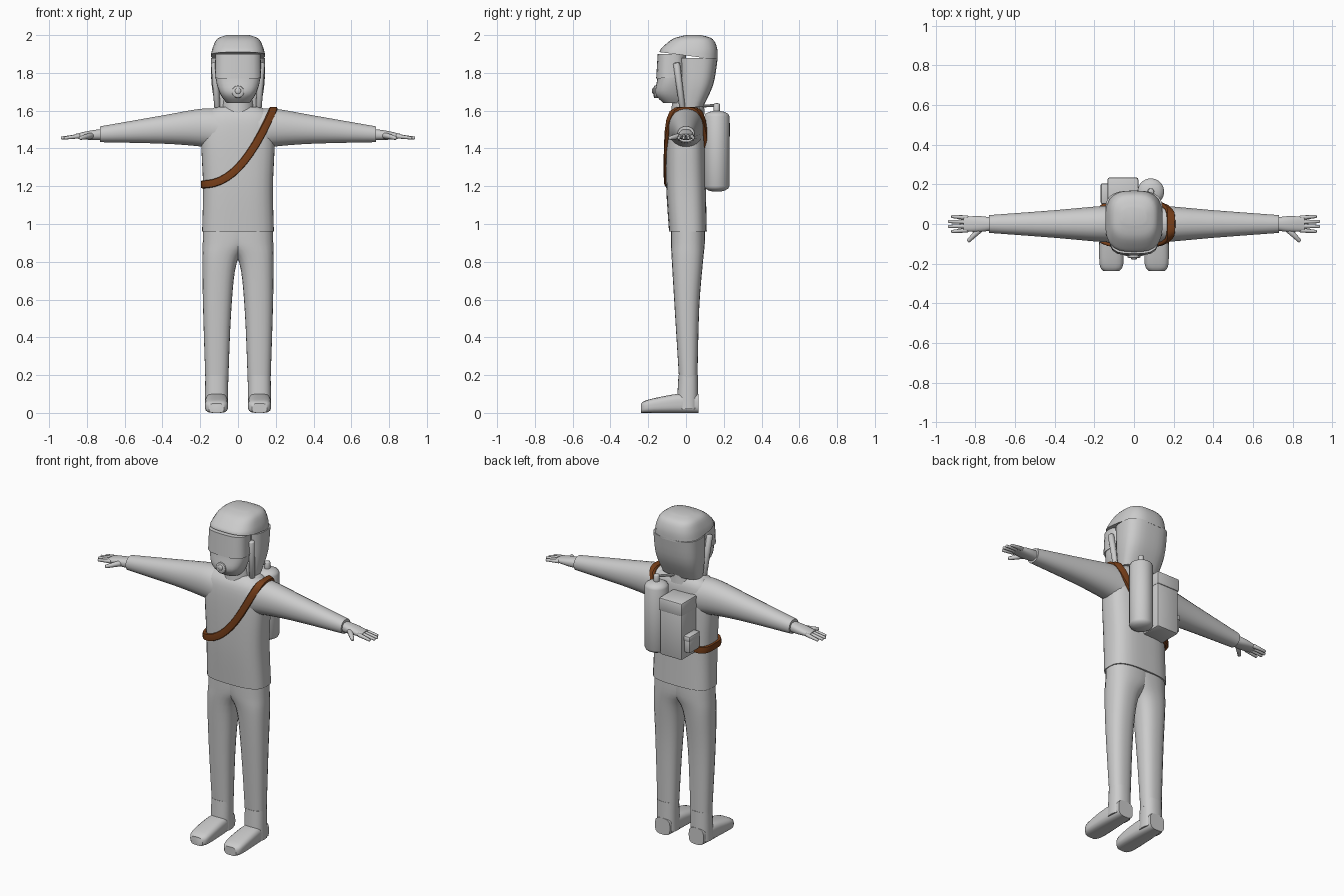
import bpy, bmesh, math
from mathutils import Vector

default_cube = bpy.data.objects.get("Cube")
if default_cube:
    bpy.data.objects.remove(default_cube)


def make_material(name, colour):
    material = bpy.data.materials.new(name)
    material.use_nodes = True
    material.diffuse_color = colour
    material.node_tree.nodes["Principled BSDF"].inputs["Base Color"].default_value = colour
    return material


grey = make_material("light grey", (0.6, 0.6, 0.6, 1))
brown = make_material("leather brown", (0.19, 0.05, 0.01, 1))


def finish(mesh_builder, name, material, sharp_angle=42):
    bmesh.ops.recalc_face_normals(mesh_builder, faces=mesh_builder.faces)
    mesh = bpy.data.meshes.new(name)
    mesh_builder.to_mesh(mesh)
    mesh_builder.free()
    mesh.materials.append(material)
    mesh.shade_smooth()
    mesh.set_sharp_from_angle(angle=math.radians(sharp_angle))
    bpy.context.scene.collection.objects.link(bpy.data.objects.new(name, mesh))


def squircle(angle, power):
    """Point on a unit superellipse in the given direction."""
    c, s = math.cos(angle), math.sin(angle)
    radius = (abs(c) ** power + abs(s) ** power) ** (-1 / power)
    return c * radius, s * radius


def spline(before, start, end, after, t):
    """Smooth blend between two neighbouring points."""
    leave, arrive = (end - before) / 2, (after - start) / 2
    drop = start - end
    return start + leave * t - (3 * drop + 2 * leave + arrive) * t ** 2 + (2 * drop + leave + arrive) * t ** 3


def loft(name, rings, power=2.5, side=1, sides=24, steps=4, material=grey, closed=False):
    """Skin rings of (centre, half axis, half axis), smoothed lengthwise."""
    rows = []
    for centre, u, v in rings:
        outline = [squircle(math.tau * (i + 0.5) / sides, power) for i in range(sides)]
        row = [Vector(centre) + Vector(u) * a + Vector(v) * b for a, b in outline]
        rows.append([Vector((p.x * side, p.y, p.z)) for p in row])
    last = len(rows) - 1
    if steps > 1:
        dense = []
        for i in range(last):
            group = rows[max(i - 1, 0)], rows[i], rows[i + 1], rows[min(i + 2, last)]
            for step in range(steps):
                dense.append([spline(*points, step / steps) for points in zip(*group)])
        rows = dense + [rows[last]]
    builder = bmesh.new()
    loops = [[builder.verts.new(p) for p in row] for row in rows]
    if closed:
        loops.append(loops[0])
    else:
        builder.faces.new(loops[0])
        builder.faces.new(loops[-1])
    for lower, upper in zip(loops, loops[1:]):
        for i in range(sides):
            builder.faces.new((lower[i - 1], lower[i], upper[i], upper[i - 1]))
    finish(builder, name, material)


def level(z, half_width, front, back, x=0, tilt=0):
    """Horizontal ring; tilt raises its front edge."""
    return ((x, (front + back) / 2, z + tilt / 2),
            (half_width, 0, 0), (0, (back - front) / 2, -tilt / 2))


def across(x, z, half_depth, half_height):
    """Upright ring facing sideways, for the arms."""
    return (x, 0, z), (0, half_depth, 0), (0, 0, half_height)


def rod(name, start, end, start_radius, end_radius, dome=0.005, **options):
    """Tapered round bar with domed ends."""
    start, end = Vector(start), Vector(end)
    along = (end - start).normalized()
    u = along.orthogonal().normalized()
    v = along.cross(u)
    bends = [math.radians(angle) for angle in (0, 25, 50, 75)]
    stations = [(start - along * dome * math.sin(b), start_radius * math.cos(b)) for b in reversed(bends)]
    stations += [(end + along * dome * math.sin(b), end_radius * math.cos(b)) for b in bends]
    loft(name, [(p, u * r, v * r) for p, r in stations], power=2, steps=1, **options)


def box(name, low, high, bevel=0.01):
    builder = bmesh.new()
    bmesh.ops.create_cube(builder, size=1)
    low, high = Vector(low), Vector(high)
    for vert in builder.verts:
        vert.co = (low + high) / 2 + vert.co * (high - low)
    bmesh.ops.bevel(builder, geom=builder.edges[:], offset=bevel, segments=2, profile=0.5, affect='EDGES')
    finish(builder, name, grey)


# Jacket body and neck
loft("jacket", [
    level(0.96, 0.19, -0.09, 0.11), level(1.2, 0.185, -0.105, 0.105), level(1.45, 0.195, -0.105, 0.1),
    level(1.57, 0.18, -0.09, 0.095), level(1.62, 0.12, -0.05, 0.07)], power=3, sides=32)
rod("neck", (0, 0.01, 1.58), (0, 0.01, 1.7), 0.09, 0.08)

for side, tag in ((1, "left_"), (-1, "right_")):
    # Sleeve with a cuff end
    loft(tag + "sleeve", [
        across(0.1, 1.5, 0.095, 0.11), across(0.2, 1.51, 0.088, 0.1),
        across(0.4, 1.5, 0.07, 0.075), across(0.73, 1.475, 0.045, 0.042)], power=2.2, side=side)
    # Hand: palm, fanned fingers and thumb
    loft(tag + "palm", [
        across(0.7, 1.475, 0.03, 0.03), across(0.78, 1.47, 0.04, 0.025),
        across(0.86, 1.465, 0.036, 0.012)], side=side)
    for k, finger in enumerate(("index", "middle", "ring", "little")):
        spread = 0.021 * (k - 1.5)
        reach = 0.935 - 0.008 * (k - 1.5) ** 2
        rod(tag + finger + "_finger", (0.84, spread, 1.465), (reach, spread * 1.2, 1.455),
            0.012, 0.008, side=side, sides=10)
    rod(tag + "thumb", (0.77, -0.02, 1.47), (0.835, -0.085, 1.455), 0.018, 0.01, side=side, sides=10)
    # Trouser leg, overlapping its twin above the crotch
    loft(tag + "trouser_leg", [
        level(1, 0.14, -0.08, 0.1, x=0.045), level(0.9, 0.13, -0.08, 0.1, x=0.057),
        level(0.8, 0.092, -0.075, 0.09, x=0.097), level(0.55, 0.075, -0.06, 0.07, x=0.11),
        level(0.15, 0.06, -0.035, 0.06, x=0.112)], side=side)
    # Boot: shaft and foot standing flat on the ground
    loft(tag + "boot_shaft", [
        level(0.02, 0.062, -0.05, 0.065, x=0.114), level(0.2, 0.06, -0.04, 0.063, x=0.113)], side=side)
    foot = ((0.065, 0.05, 0.1), (-0.05, 0.06, 0.1), (-0.2, 0.06, 0.07), (-0.237, 0.04, 0.05))
    loft(tag + "boot_foot", [
        ((0.114, y, height / 2), (half_width, 0, 0), (0, 0, height / 2))
        for y, half_width, height in foot], power=3.5, side=side)
    # Hood edge running down beside the face
    rod(tag + "hood_edge", (0.125, -0.05, 1.85), (0.11, -0.02, 1.62), 0.018, 0.016, side=side, sides=12)

# Hood: cowl behind the face, crown with a projecting brim
loft("hood_cowl", [
    level(1.62, 0.12, -0.03, 0.09), level(1.74, 0.14, -0.035, 0.145),
    level(1.88, 0.144, -0.04, 0.168)], power=3, sides=32)
loft("hood_crown", [
    level(1.87, 0.144, -0.14, 0.168, tilt=0.04), level(1.93, 0.135, -0.13, 0.165),
    level(1.98, 0.11, -0.07, 0.14), level(2, 0.06, 0, 0.08)], power=3, sides=32)

# Face mask, visor and filter
loft("face_mask", [
    level(1.64, 0.06, -0.12, 0), level(1.69, 0.095, -0.162, 0),
    level(1.77, 0.118, -0.152, 0), level(1.9, 0.118, -0.14, 0)], power=2.7)
loft("visor", [
    level(1.78, 0.122, -0.158, 0, tilt=-0.01), level(1.9, 0.12, -0.15, 0)], power=3.2, steps=1)
rod("mask_filter", (0, -0.13, 1.7), (0, -0.168, 1.7), 0.035, 0.032, sides=12)
rod("filter_cap", (0, -0.16, 1.705), (0, -0.175, 1.705), 0.018, 0.016, sides=12)

# Shoulder strap: flat band from the left shoulder down to the right side
count = 40
path, outward = [], []
for i in range(count):
    a, b = squircle(math.tau * i / count, 4)
    climb = ((a + 1) / 2) ** 2.2
    lift = climb ** 3 * (1 - b ** 2)
    path.append(Vector((0.187 * a, 0.108 * b, 1.21 + 0.4 * climb)))
    outward.append(Vector((a ** 3, 2 * b ** 3, 0)).normalized() * (1 - lift) + Vector((0, 0, lift)))
band = []
for i, point in enumerate(path):
    along = (path[(i + 1) % count] - path[i - 1]).normalized()
    across_band = along.cross(outward[i]).normalized()
    band.append((point, across_band.cross(along) * 0.01, across_band * 0.021))
loft("shoulder_strap", band, power=5, sides=12, steps=1, material=brown, closed=True)

# Air tank, valve and hose to the neck
rod("air_tank", (0.085, 0.163, 1.2), (0.085, 0.163, 1.57), 0.067, 0.067, dome=0.03)
rod("tank_valve", (0.085, 0.163, 1.58), (0.085, 0.163, 1.635), 0.018, 0.016, sides=12)
rod("air_hose", (0.085, 0.163, 1.627), (0, 0.07, 1.625), 0.008, 0.008, sides=8)

# Back pack with lid, and a pouch on its right
box("back_pack", (-0.13, 0.08, 1.19), (0.018, 0.228, 1.53))
box("pack_lid", (-0.134, 0.08, 1.46), (0.022, 0.234, 1.54))
box("side_pouch", (-0.165, 0.1, 1.23), (-0.12, 0.2, 1.32))
box("pouch_flap", (-0.168, 0.1, 1.3), (-0.12, 0.205, 1.335))
